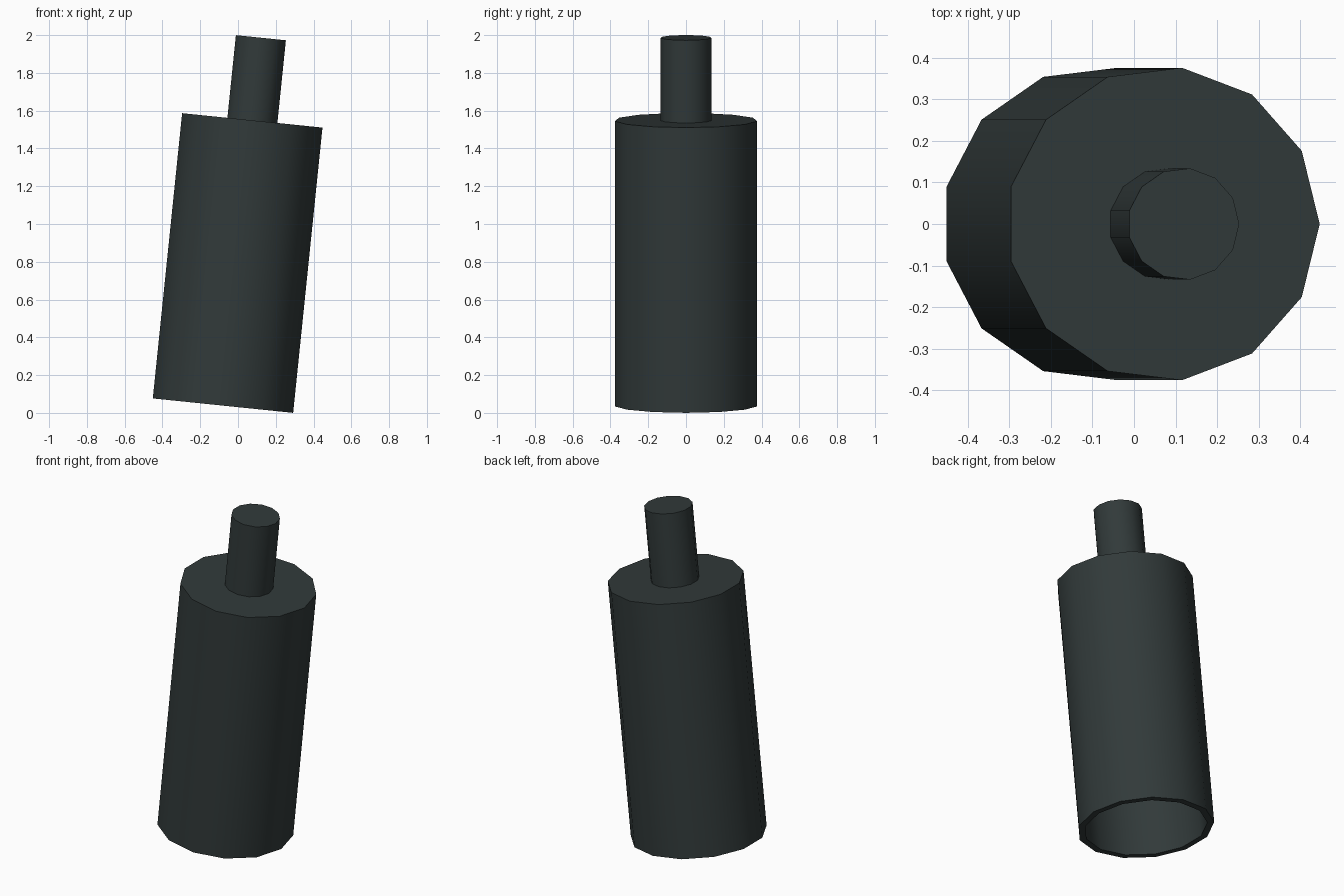
import bpy, bmesh, math
from mathutils import Matrix

if "Cube" in bpy.data.objects:
    bpy.data.objects.remove(bpy.data.objects["Cube"])

SIDES = 13
TILT = math.radians(5.87)

mat = bpy.data.materials.new("dark slate grey")
mat.diffuse_color = (0.031, 0.042, 0.042, 1)
mat.use_nodes = True
mat.node_tree.nodes["Principled BSDF"].inputs["Base Color"].default_value = mat.diffuse_color

# Leaning axis, starting at the middle of the open bottom end
AXIS = Matrix.Translation((-0.085, 0, 0.039)) @ Matrix.Rotation(TILT, 4, 'Y')


def lathe(name, profile, offset=0.0):
    """Revolve (radius, height) points around the leaning axis."""
    bm = bmesh.new()
    rings = []
    for r, h in profile:
        rings.append([bm.verts.new((offset + r * math.cos(2 * math.pi * i / SIDES),
                                    r * math.sin(2 * math.pi * i / SIDES), h))
                      for i in range(SIDES)])
    for a, b in zip(rings, rings[1:]):
        for i in range(SIDES):
            j = (i + 1) % SIDES
            bm.faces.new((a[i], a[j], b[j], b[i]))
    bm.faces.new(rings[0])
    bm.faces.new(rings[-1])
    bmesh.ops.recalc_face_normals(bm, faces=bm.faces)
    # Smooth round walls, sharp rims
    for f in bm.faces:
        f.smooth = True
    for e in bm.edges:
        e.smooth = e.calc_face_angle(0) < math.radians(40)
    bm.transform(AXIS)
    me = bpy.data.meshes.new(name)
    bm.to_mesh(me)
    bm.free()
    me.materials.append(mat)
    ob = bpy.data.objects.new(name, me)
    bpy.context.collection.objects.link(ob)
    return ob


R, WALL, LENGTH = 0.379, 0.038, 1.518

# Hollow body: inside ceiling, inside wall, rim, outside wall, top
lathe("hollow_body", [(R - WALL, LENGTH - WALL), (R - WALL, 0), (R, 0), (R, LENGTH)])

# Thin neck on the top
lathe("neck", [(0.135, LENGTH - 0.005), (0.135, 1.958)], offset=0.004)
